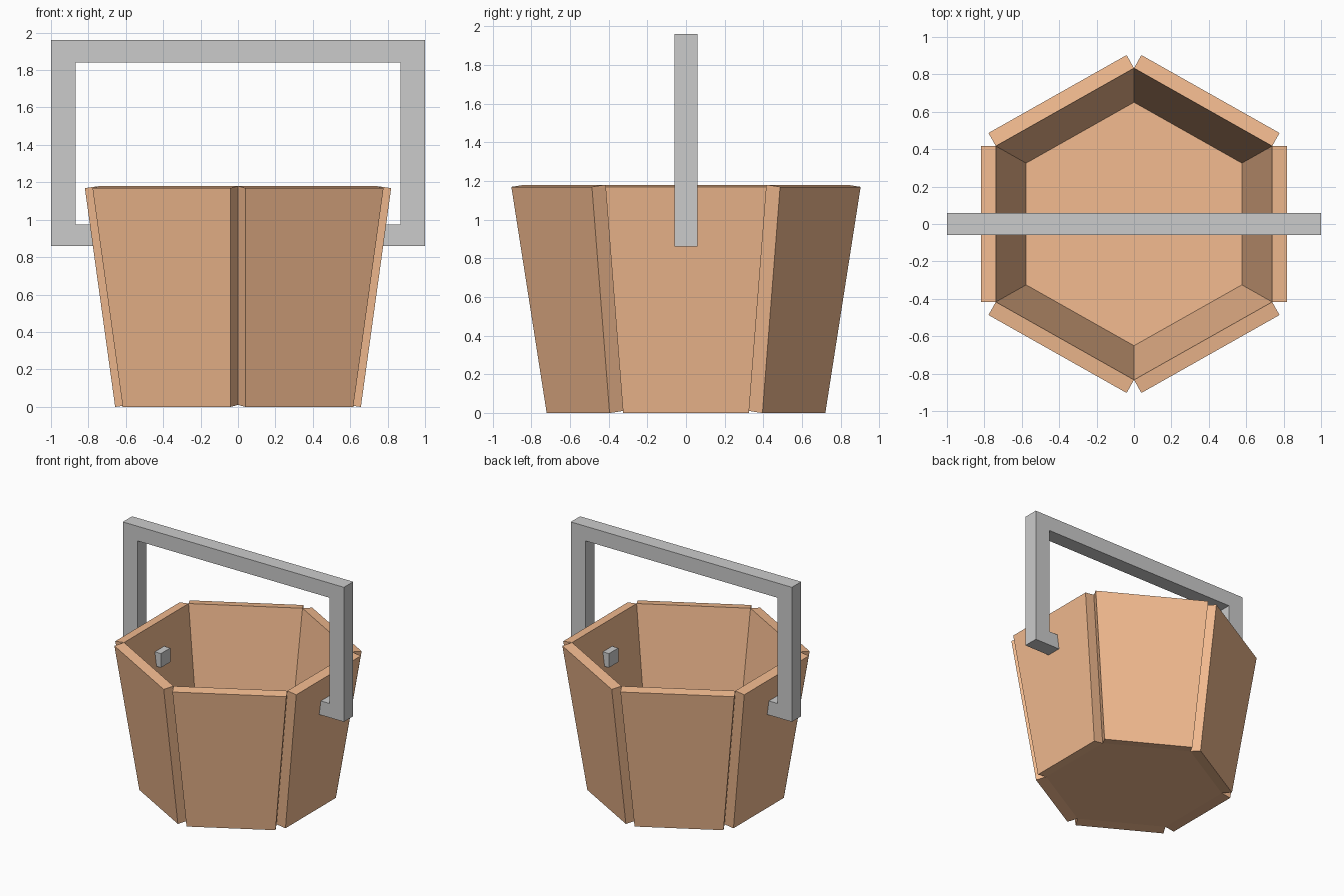
import bpy, bmesh
from math import cos, sin, pi, radians
from mathutils import Vector

if "Cube" in bpy.data.objects:
    bpy.data.objects.remove(bpy.data.objects["Cube"])

clay = bpy.data.materials.new("terracotta")
clay.diffuse_color = (0.9, 0.5, 0.28, 1)
clay.use_nodes = True
clay.node_tree.nodes["Principled BSDF"].inputs["Base Color"].default_value = clay.diffuse_color

SQUASH = 0.977              # hexagon is slightly narrower in y
BOTTOM = (0.666, 0.01)      # inner radius, height
TOP = (0.853, 1.18)
THICK = 0.081


def corner(i, ring):
    a = radians(30 + 60 * i)
    r, z = ring
    return Vector((r * cos(a), r * sin(a) * SQUASH, z))


def extruded(name, outline, offset, mat=None):
    """Solid made by sweeping a flat outline along an offset vector."""
    bm = bmesh.new()
    face = bm.faces.new([bm.verts.new(p) for p in outline])
    if offset.length:
        res = bmesh.ops.extrude_face_region(bm, geom=[face], use_keep_orig=True)
        moved = [g for g in res["geom"] if isinstance(g, bmesh.types.BMVert)]
        bmesh.ops.translate(bm, verts=moved, vec=offset)
        bmesh.ops.recalc_face_normals(bm, faces=bm.faces)
    mesh = bpy.data.meshes.new(name)
    bm.to_mesh(mesh)
    bm.free()
    obj = bpy.data.objects.new(name, mesh)
    if mat:
        mesh.materials.append(mat)
    bpy.context.collection.objects.link(obj)
    return obj


# Six sloping wall panels, each thickened straight outward
for i in range(6):
    quad = [corner(i, BOTTOM), corner(i + 1, BOTTOM), corner(i + 1, TOP), corner(i, TOP)]
    normal = (quad[1] - quad[0]).cross(quad[3] - quad[0]).normalized()
    extruded(f"wall_panel_{i + 1}", quad, normal * THICK, clay)

# Thin floor joining the inner bottom edges
extruded("floor", [corner(i, BOTTOM) for i in range(6)], Vector((0, 0, 0)), clay)

# Square-section handle with pegs hooked through the side walls
half = [(0.655, 0.975), (0.655, 0.86), (1.0, 0.86), (1.0, 1.96)]
inner = [(0.868, 1.84), (0.868, 0.975)]
right = half
left = [(-x, z) for x, z in reversed(half)]
outline = right + left + [(-x, z) for x, z in reversed(inner)] + inner
extruded("handle", [Vector((x, -0.06, z)) for x, z in outline], Vector((0, 0.12, 0)))
